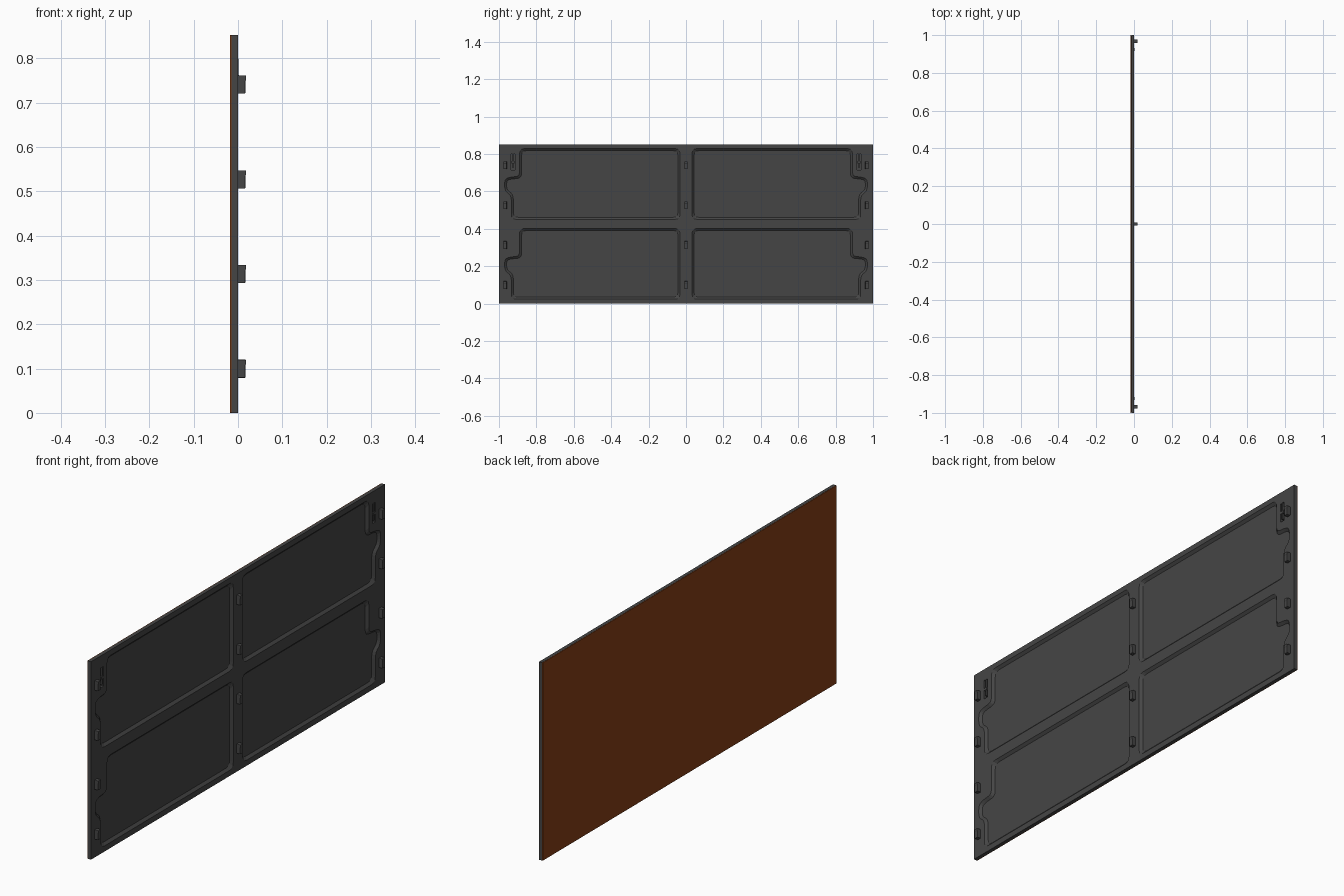
import bpy, bmesh, math
from mathutils import Vector

if "Cube" in bpy.data.objects:
    bpy.data.objects.remove(bpy.data.objects["Cube"])

def material(name, rgb):
    m = bpy.data.materials.new(name)
    m.diffuse_color = (*rgb, 1)
    m.use_nodes = True
    m.node_tree.nodes["Principled BSDF"].inputs["Base Color"].default_value = m.diffuse_color
    return m

DARK = material("dark_plastic", (0.06, 0.06, 0.06))
ORANGE = material("orange_face", (0.24, 0.05, 0.008))

def finish(bm, name, mat, bevel=0):
    bmesh.ops.recalc_face_normals(bm, faces=bm.faces)
    me = bpy.data.meshes.new(name)
    bm.to_mesh(me)
    bm.free()
    me.materials.append(mat)
    ob = bpy.data.objects.new(name, me)
    bpy.context.collection.objects.link(ob)
    if bevel:
        b = ob.modifiers.new("bevel", 'BEVEL')
        b.width, b.segments = bevel, 2
    return ob

def box(name, x, y, z, mat=DARK, bevel=0):
    bm = bmesh.new()
    bmesh.ops.create_cube(bm, size=1)
    for v in bm.verts:
        v.co = [a + (c + 0.5) * (b - a) for c, (a, b) in zip(v.co, (x, y, z))]
    return finish(bm, name, mat, bevel)

def loft(name, rings, mat=DARK, bevel=0):
    """Closed solid through rings of equal point count."""
    bm = bmesh.new()
    rs = [[bm.verts.new(p) for p in r] for r in rings]
    n = len(rs[0])
    for a, b in zip(rs, rs[1:]):
        for i in range(n):
            j = (i + 1) % n
            bm.faces.new((a[i], a[j], b[j], b[i]))
    bm.faces.new(rs[0])
    bm.faces.new(rs[-1])
    return finish(bm, name, mat, bevel)

def inset(pts, d):
    """Mitred inset of a counter-clockwise outline."""
    out = []
    for i, p in enumerate(pts):
        a = (p - pts[i - 1]).normalized()
        b = (pts[(i + 1) % len(pts)] - p).normalized()
        na, nb = Vector((-a.y, a.x)), Vector((-b.y, b.x))
        out.append(p + (na + nb) * d / (1 + na.dot(nb)))
    return out

def rounded(pts, r, steps=3):
    out = []
    for i, p in enumerate(pts):
        q, s = pts[i - 1] - p, pts[(i + 1) % len(pts)] - p
        a = p + q.normalized() * min(r, q.length * 0.4)
        b = p + s.normalized() * min(r, s.length * 0.4)
        for k in range(steps + 1):
            t = k / steps
            out.append(a * (1 - t) ** 2 + p * 2 * t * (1 - t) + b * t * t)
    return out

# Backing body and coloured face sheet
body = box("panel_body", (-0.0145, 0), (-1, 1), (0, 0.852), DARK)
box("face_sheet", (-0.018, -0.0145), (-1, 1), (0, 0.852), ORANGE, 0.001)

# Sloped pockets with a stepped outer edge
OUTLINE = [Vector(p) for p in ((0.032, 0.024), (0.934, 0.024), (0.934, 0.150),
           (0.970, 0.178), (0.970, 0.238), (0.940, 0.250), (0.890, 0.254),
           (0.890, 0.402), (0.032, 0.402))]
cutters = []
for side in (-1, 1):
    for dz in (0, 0.427):
        rings = [[(x, side * p.x, p.y + dz) for p in rounded(inset(OUTLINE, d), 0.025)]
                 for x, d in ((0.001, -0.001), (-0.010, 0.011))]
        cutters.append(loft("pocket_cutter", rings))
    # Latch window reaching the coloured sheet
    y = side * 0.925
    cutters.append(box("window_cutter", (-0.0143, 0.002), (y - 0.011, y + 0.011), (0.715, 0.80)))

for c in cutters:
    m = body.modifiers.new("cut", 'BOOLEAN')
    m.object, m.operation, m.solver = c, 'DIFFERENCE', 'EXACT'
bpy.context.view_layer.update()
cut_mesh = bpy.data.meshes.new_from_object(
    body.evaluated_get(bpy.context.evaluated_depsgraph_get()))
body.modifiers.clear()
body.data = cut_mesh
for c in cutters:
    bpy.data.objects.remove(c)

# Latch: spring tongue and cross bar in each window
for side in (-1, 1):
    y = side * 0.925
    box("latch_tongue", (-0.012, 0.001), (y - 0.003, y + 0.003), (0.725, 0.80), DARK, 0.001)
    box("latch_bar", (-0.010, 0.003), (y - 0.008, y + 0.008), (0.750, 0.762), DARK, 0.001)

# Mounting hooks: three columns of four
HOOK = ((-0.001, -0.02), (0.0165, -0.02), (0.0165, 0.008),
        (0.018, 0.011), (0.018, 0.021), (-0.001, 0.021))
for y in (-0.967, 0, 0.967):
    for z in (0.099, 0.313, 0.526, 0.740):
        loft("mounting_hook", [[(px, y + s * 0.009, z + pz) for px, pz in HOOK]
                               for s in (-1, 1)], DARK, 0.0015)
